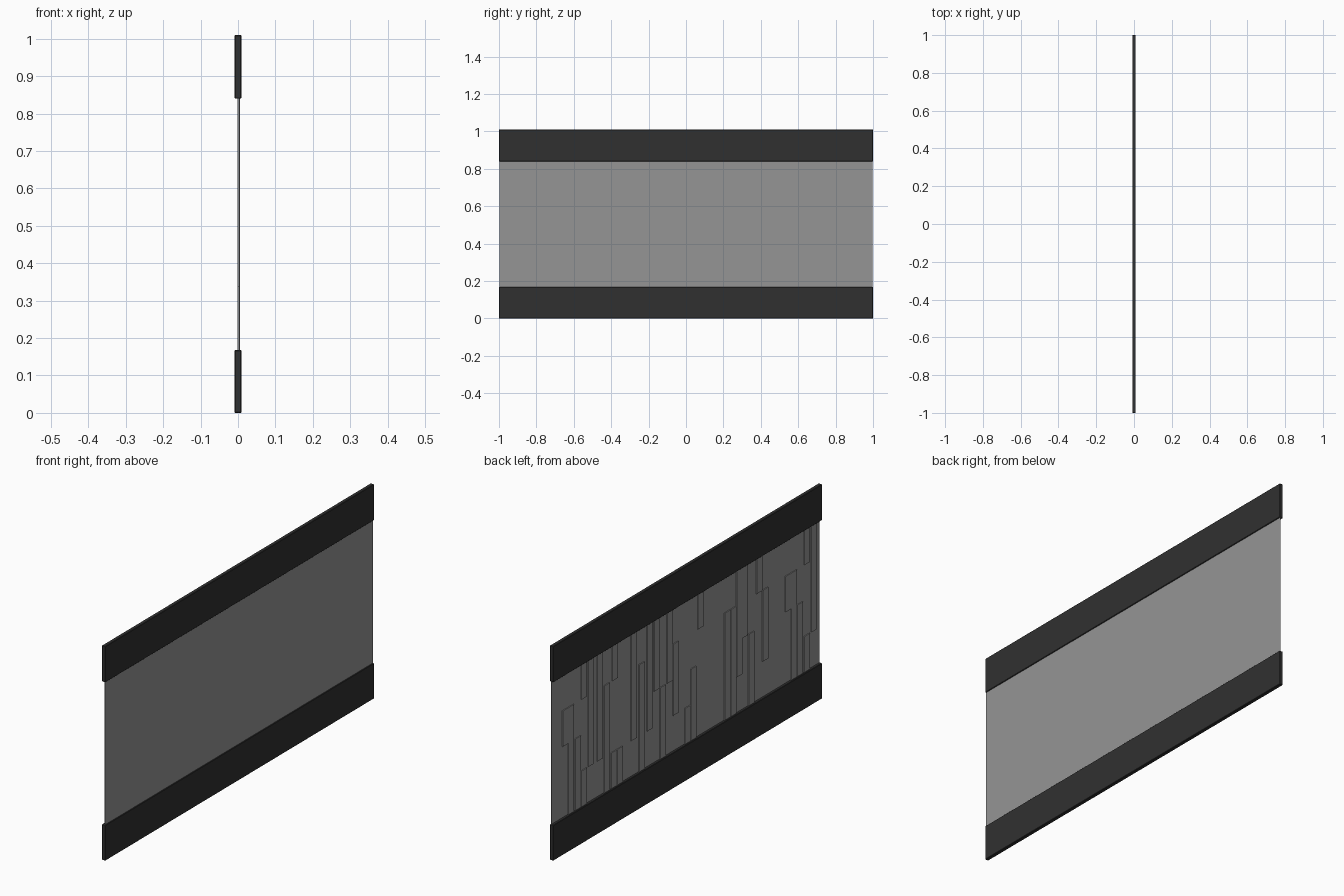
import bpy

if "Cube" in bpy.data.objects:
    bpy.data.objects.remove(bpy.data.objects["Cube"])

CELL = 0.168   # height module of the rails and the relief strips


def box(name, x0, x1, y0, y1, z0, z1, bevel=0.0):
    bpy.ops.mesh.primitive_cube_add(
        size=1, location=((x0 + x1) / 2, (y0 + y1) / 2, (z0 + z1) / 2))
    ob = bpy.context.object
    ob.name = name
    ob.scale = (x1 - x0, y1 - y0, z1 - z0)
    bpy.ops.object.transform_apply(location=False, rotation=False, scale=True)
    if bevel:
        m = ob.modifiers.new("edge_chamfer", 'BEVEL')
        m.width = bevel
        m.segments = 1
    return ob


def material(name, value):
    m = bpy.data.materials.new(name)
    m.diffuse_color = (value, value, value, 1)
    m.use_nodes = True
    m.node_tree.nodes["Principled BSDF"].inputs["Base Color"].default_value = m.diffuse_color
    return m


dark = material("dark_rail", 0.03)
grey = material("panel_grey", 0.3)

# Top and bottom rails
for name, z in (("bottom_rail", 0.0), ("top_rail", 5 * CELL)):
    rail = box(name, -0.009, 0.009, -1, 1, z, z + CELL + (0.002 if z else 0), 0.002)
    rail.data.materials.append(dark)

# Thin panel between the rails
panel = box("panel", 0.003, 0.005, -0.998, 0.998, CELL - 0.001, 5 * CELL + 0.001)
panel.data.materials.append(grey)

# Raised vertical strips on the -x face: distance along panel, first and last module
STRIPS = [
    (11, 3, 4), (17, 1, 4), (24, 1, 3), (30, 4, 5), (30, 1, 2), (37, 2, 5),
    (46, 2, 5), (53, 1, 4), (61, 4, 5), (60, 1, 2), (66, 1, 2), (80, 2, 5),
    (88, 1, 4), (96, 2, 5), (103, 3, 5), (109, 1, 3), (116, 3, 5), (122, 2, 4),
    (134, 1, 2), (140, 1, 3), (147, 4, 5), (174, 1, 4), (180, 1, 4),
    (186, 2, 5), (191, 3, 5), (198, 1, 3), (206, 4, 5), (212, 2, 4),
    (235, 3, 4), (241, 1, 4), (247, 1, 3), (254, 4, 5), (254, 1, 2), (261, 2, 5),
]
for i, (d, a, b) in enumerate(STRIPS):
    y = 1 - d / 135
    strip = box(f"relief_strip_{i + 1}", -0.001, 0.004, y - 0.041, y, a * CELL, b * CELL)
    strip.data.materials.append(grey)
